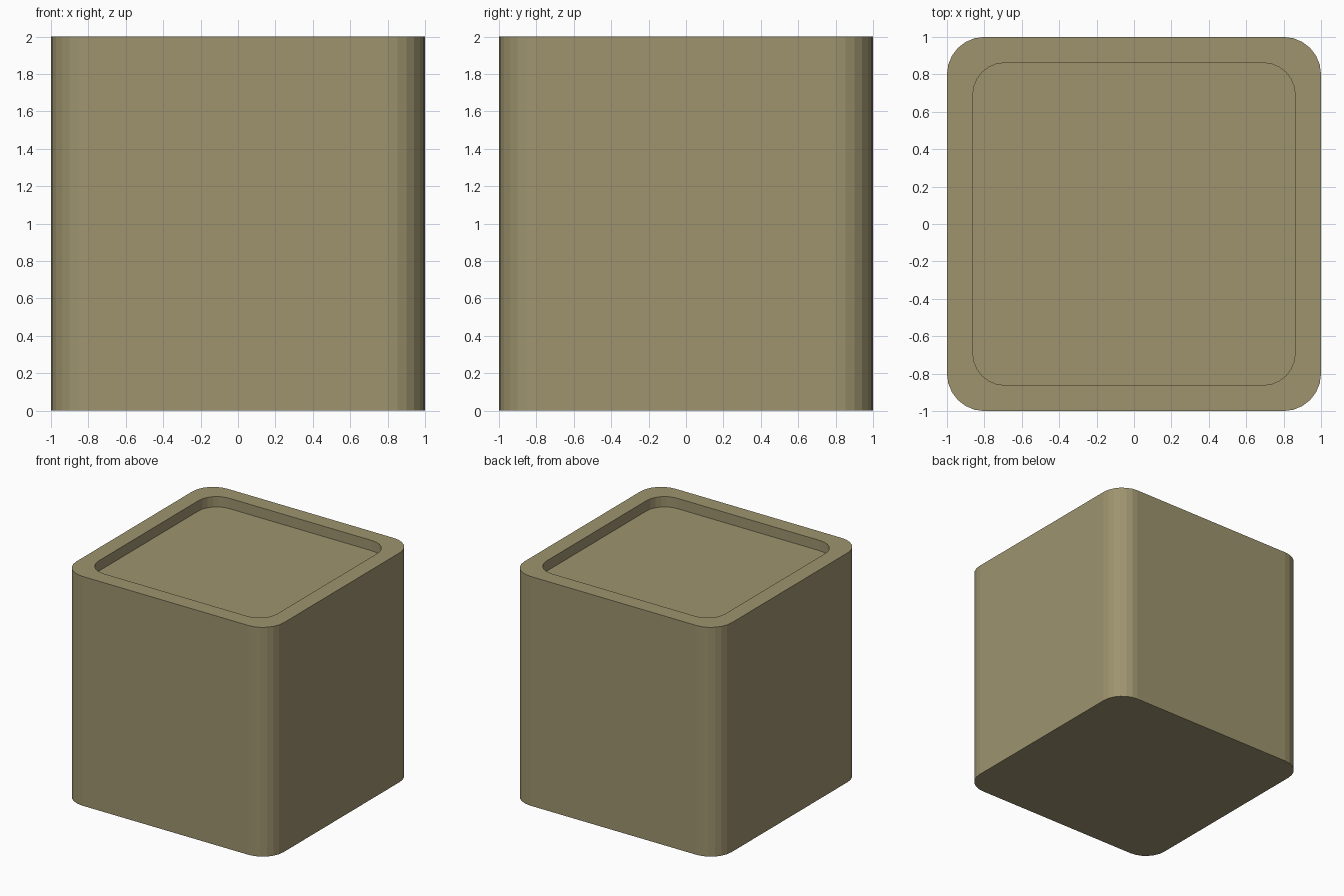
import bpy, bmesh, math

if "Cube" in bpy.data.objects:
    bpy.data.objects.remove(bpy.data.objects["Cube"])

OUTER, INNER = 1.0, 0.862
HEIGHT, FLOOR = 2.0, 1.91

clay = bpy.data.materials.new("olive_clay")
clay.diffuse_color = (0.342, 0.296, 0.159, 1)
clay.use_nodes = True
clay.node_tree.nodes["Principled BSDF"].inputs["Base Color"].default_value = clay.diffuse_color


def rounded_square(bm, half, radius, z, steps=6):
    """Ring of vertices around a square with rounded corners."""
    ring = []
    for corner in range(4):
        mid = math.pi / 4 + corner * math.pi / 2
        cx = math.copysign(half - radius, math.cos(mid))
        cy = math.copysign(half - radius, math.sin(mid))
        for i in range(steps + 1):
            a = corner * math.pi / 2 + i * math.pi / 2 / steps
            ring.append(bm.verts.new((cx + radius * math.cos(a),
                                      cy + radius * math.sin(a), z)))
    return ring


# Square planter: bottom, outer wall, flat rim, recess wall, recess floor
bm = bmesh.new()
rings = [rounded_square(bm, OUTER, 0.2, 0),
         rounded_square(bm, OUTER, 0.2, HEIGHT),
         rounded_square(bm, INNER, 0.172, HEIGHT),
         rounded_square(bm, INNER, 0.172, FLOOR)]
for a, b in zip(rings, rings[1:]):
    for i in range(len(a)):
        j = (i + 1) % len(a)
        bm.faces.new((a[i], a[j], b[j], b[i]))
bm.faces.new(rings[0][::-1])
bm.faces.new(rings[-1])

mesh = bpy.data.meshes.new("planter_box")
bm.to_mesh(mesh)
bm.free()
mesh.materials.append(clay)
planter = bpy.data.objects.new("planter_box", mesh)
bpy.context.collection.objects.link(planter)
